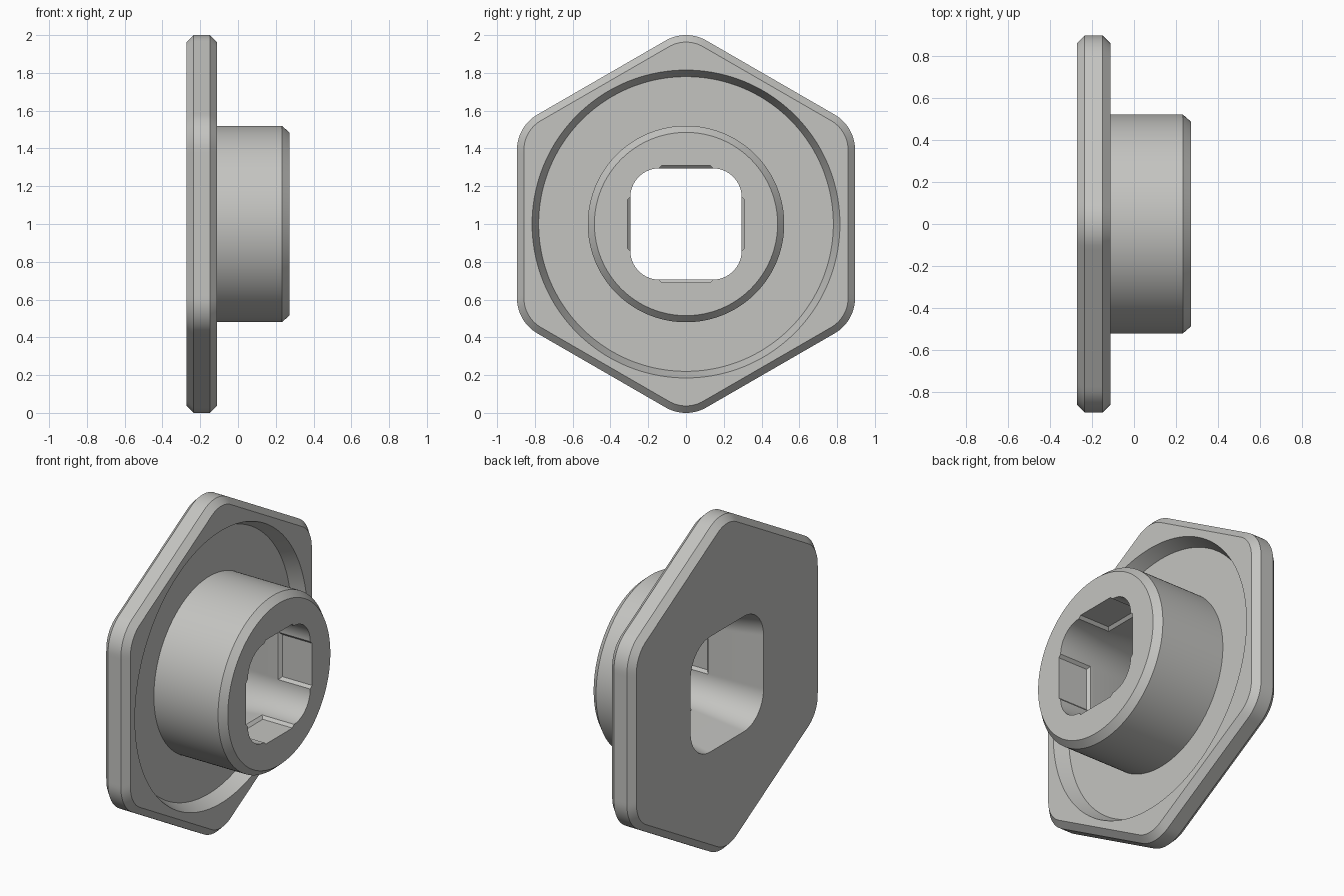
import bpy, bmesh, math

if "Cube" in bpy.data.objects:
    bpy.data.objects.remove(bpy.data.objects["Cube"])

N = 360                      # samples around the axis
X0, X1 = -0.272, 0.272       # back and front ends along the axis
XP, XF = -0.112, -0.193      # plate front face and recess floor
C = 0.037                    # edge chamfer


def polygon(n, a, r):
    """Radius function of a rounded regular polygon: sides n, apothem a, corner radius r."""
    h = math.pi / n
    d = (a - r) / math.cos(h)
    t_tan = h - math.atan((a - r) * math.tan(h) / a)
    first = math.pi / 4 if n == 4 else math.pi / 2

    def radius(ang):
        t = abs((ang - first + h) % (2 * h) - h)
        if t < t_tan:
            return d * math.cos(t) + math.sqrt(max(0, r * r - (d * math.sin(t)) ** 2))
        return a / math.cos(h - t)
    return radius


def circle(r):
    return lambda ang: r


def link(name, bm):
    bmesh.ops.recalc_face_normals(bm, faces=bm.faces)
    me = bpy.data.meshes.new(name)
    bm.to_mesh(me)
    bm.free()
    ob = bpy.data.objects.new(name, me)
    bpy.context.collection.objects.link(ob)
    return ob


# Closed chain of cross-sections: back face, hex rim, recess, hub, bore
bore = polygon(4, 0.295, 0.155)
bore_back = polygon(4, 0.345, 0.185)
hex_outer = polygon(6, 0.895, 0.216)
hex_inner = polygon(6, 0.895 - C, 0.216 - C)
sections = [
    (X0, bore_back), (X0, hex_inner), (X0 + C, hex_outer),
    (XP - C, hex_outer), (XP, hex_inner),
    (XP, circle(0.815)), (XF, circle(0.78)),
    (XF, circle(0.52)), (X1 - 0.04, circle(0.52)), (X1, circle(0.485)),
    (X1, bore), (0.04, bore),
]
bm = bmesh.new()
rings = []
for x, f in sections:
    ring = []
    for i in range(N):
        ang = 2 * math.pi * i / N
        r = f(ang)
        ring.append(bm.verts.new((x, r * math.cos(ang), 1 + r * math.sin(ang))))
    rings.append(ring)
for k, a in enumerate(rings):
    b = rings[(k + 1) % len(rings)]
    for i in range(N):
        j = (i + 1) % N
        bm.faces.new((a[i], a[j], b[j], b[i]))
body = link("flanged_hub", bm)

# Four shallow bevelled notches at the front of the bore
bm = bmesh.new()
for q in range(4):
    ca, sa = math.cos(q * math.pi / 2), math.sin(q * math.pi / 2)
    loops = []
    for rad, half, xe in ((0.28, 0.157, 0.045), (0.311, 0.126, 0.076)):
        loops.append([bm.verts.new((x, rad * ca - t * sa, 1 + rad * sa + t * ca))
                      for x, t in ((xe, -half), (0.4, -half), (0.4, half), (xe, half))])
    lo, hi = loops
    bm.faces.new(lo)
    bm.faces.new(hi)
    for i in range(4):
        j = (i + 1) % 4
        bm.faces.new((lo[i], lo[j], hi[j], hi[i]))
cutter = link("notch_cutter", bm)
cutter.hide_render = True

bpy.context.view_layer.objects.active = body
body.select_set(True)
cutter.select_set(False)
mod = body.modifiers.new("notches", "BOOLEAN")
mod.operation = "DIFFERENCE"
mod.solver = "EXACT"
mod.object = cutter
bpy.ops.object.modifier_apply(modifier=mod.name)
bpy.data.objects.remove(cutter)

# Single light grey finish
mat = bpy.data.materials.new("light_grey")
mat.diffuse_color = (0.55, 0.55, 0.53, 1)
mat.use_nodes = True
mat.node_tree.nodes["Principled BSDF"].inputs["Base Color"].default_value = mat.diffuse_color
body.data.materials.clear()
body.data.materials.append(mat)
bpy.ops.object.shade_smooth_by_angle(angle=math.radians(25))
